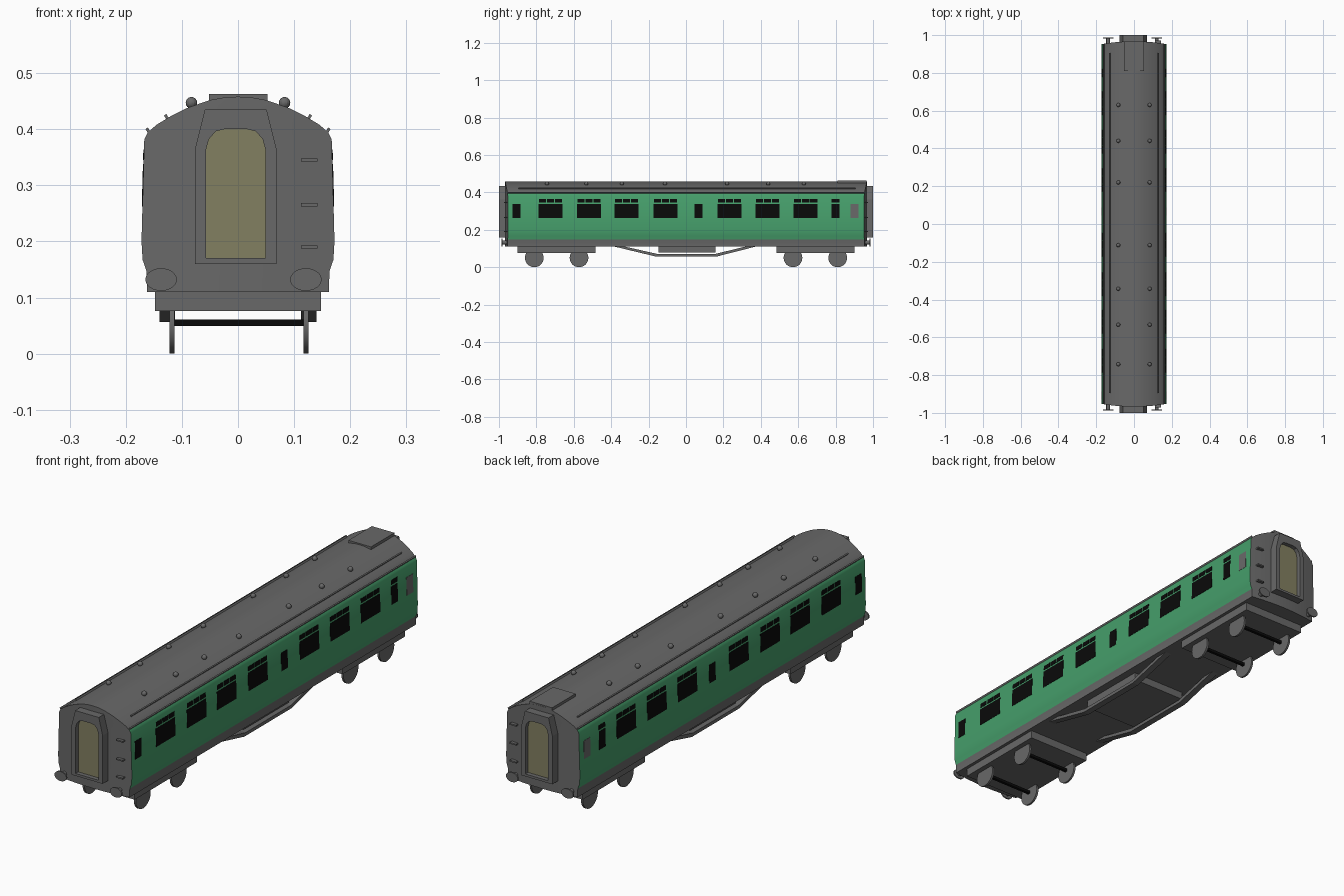
import bpy, bmesh, math
from mathutils import Matrix, Vector

if "Cube" in bpy.data.objects:
    bpy.data.objects.remove(bpy.data.objects["Cube"])


def material(name, rgb):
    m = bpy.data.materials.new(name)
    m.diffuse_color = (*rgb, 1)
    m.use_nodes = True
    m.node_tree.nodes["Principled BSDF"].inputs["Base Color"].default_value = m.diffuse_color
    return m


GREY = material("dark grey", (0.14, 0.14, 0.14))
GREEN = material("carriage green", (0.06, 0.34, 0.145))
BLACK = material("window black", (0.003, 0.003, 0.003))
TAN = material("door tan", (0.225, 0.215, 0.12))


def finish(bm, name, *mats, smooth=False):
    bmesh.ops.recalc_face_normals(bm, faces=bm.faces)
    me = bpy.data.meshes.new(name)
    bm.to_mesh(me)
    bm.free()
    ob = bpy.data.objects.new(name, me)
    bpy.context.collection.objects.link(ob)
    for m in mats:
        me.materials.append(m)
    if smooth:
        bpy.ops.object.select_all(action='DESELECT')
        ob.select_set(True)
        bpy.context.view_layer.objects.active = ob
        bpy.ops.object.shade_smooth_by_angle(angle=math.radians(25))
    return ob


def add_box(bm, x0, x1, y0, y1, z0, z1):
    mat = Matrix.Translation(((x0 + x1) / 2, (y0 + y1) / 2, (z0 + z1) / 2))
    mat = mat @ Matrix.Diagonal((x1 - x0, y1 - y0, z1 - z0, 1))
    bmesh.ops.create_cube(bm, size=1, matrix=mat)


def box(name, mat, *dims):
    bm = bmesh.new()
    add_box(bm, *dims)
    return finish(bm, name, mat)


def prism(name, mat, loops, axis, a, b):
    """Extrude outline loops (later loops are holes) along x or y from a to b."""
    bm = bmesh.new()
    for pts in loops:
        vs = [bm.verts.new((a, p, q) if axis == 'x' else (p, a, q)) for p, q in pts]
        for i, v in enumerate(vs):
            bm.edges.new((v, vs[i - 1]))
    bmesh.ops.triangle_fill(bm, use_beauty=True, edges=bm.edges[:])
    new = bmesh.ops.extrude_face_region(bm, geom=bm.faces[:])["geom"]
    d = Vector((b - a, 0, 0)) if axis == 'x' else Vector((0, b - a, 0))
    bmesh.ops.translate(bm, vec=d, verts=[g for g in new if isinstance(g, bmesh.types.BMVert)])
    return finish(bm, name, mat)


def add_cylinder(bm, axis, centre, r, depth, seg=24, squash=1.0):
    rot = Matrix.Rotation(math.pi / 2, 4, 'Y' if axis == 'x' else 'X')
    mat = Matrix.Translation(centre) @ Matrix.Diagonal((1, 1, squash, 1)) @ rot
    bmesh.ops.create_cone(bm, cap_ends=True, segments=seg, radius1=r, radius2=r,
                          depth=depth, matrix=mat)


# Body: half profile lofted along y, with bowed ends
PROFILE = [(0.162, 0.11), (0.163, 0.147), (0.170, 0.167), (0.172, 0.20), (0.167, 0.382),
           (0.161, 0.394), (0.145, 0.408), (0.12, 0.423), (0.09, 0.438),
           (0.05, 0.452), (0.025, 0.4565), (0, 0.458)]
COLS = 8
bm = bmesh.new()
grids = []
for s in (-1, 1):
    rows = []
    for w, z in PROFILE:
        ts = [2 * c / COLS - 1 for c in range(COLS + 1)]
        rows.append([bm.verts.new((t * w, s * (0.952 + 0.015 * (1 - (t * w / 0.172) ** 2)), z))
                     for t in ts])
    grids.append(rows)
    for r in range(len(rows) - 1):
        for c in range(COLS):
            bm.faces.new((rows[r][c], rows[r][c + 1], rows[r + 1][c + 1], rows[r + 1][c]))
f, k = grids
for r in range(len(PROFILE) - 1):
    for c in (0, COLS):
        side = bm.faces.new((f[r][c], f[r + 1][c], k[r + 1][c], k[r][c]))
        side.material_index = 1 if 0.146 < side.calc_center_median().z < 0.39 else 0
for c in range(COLS):
    bm.faces.new((f[0][c], f[0][c + 1], k[0][c + 1], k[0][c]))
bmesh.ops.remove_doubles(bm, verts=bm.verts, dist=1e-5)
bmesh.ops.dissolve_degenerate(bm, dist=1e-6, edges=bm.edges)
finish(bm, "carriage_body", GREY, GREEN, smooth=True)


# Windows: thin plates following the sloping wall, on both sides
def add_pane(bm, y0, y1, z0, z1):
    def wall(z):
        return 0.172 - 0.005 * (z - 0.20) / 0.182
    for s in (-1, 1):
        vs = [bm.verts.new((s * (wall(z) + o), y, z)) for o in (-0.002, 0.0012)
              for y, z in ((y0, z0), (y1, z0), (y1, z1), (y0, z1))]
        for q in ((0, 1, 2, 3), (4, 5, 6, 7), (0, 1, 5, 4), (1, 2, 6, 5), (2, 3, 7, 6), (3, 0, 4, 7)):
            bm.faces.new([vs[i] for i in q])


bm = bmesh.new()
for y in (-0.725, -0.518, -0.318, -0.110, 0.233, 0.436, 0.640):
    add_pane(bm, y - 0.064, y + 0.064, 0.262, 0.338)
    for d in (-0.043, 0, 0.043):
        add_pane(bm, y + d - 0.019, y + d + 0.019, 0.345, 0.364)
for y in (-0.907, 0.067, 0.800):
    add_pane(bm, y - 0.021, y + 0.021, 0.262, 0.338)
add_pane(bm, 0.779, 0.821, 0.345, 0.364)
finish(bm, "side_windows", BLACK)
bm = bmesh.new()
add_pane(bm, 0.88, 0.923, 0.262, 0.338)
finish(bm, "blanked_window", GREY)

# Roof fittings: rain strips, vents and hatch
bm = bmesh.new()
for s in (-1, 1):
    for x, z, h in ((0.127, 0.421, 0.90), (0.160, 0.397, 0.952)):
        mat = Matrix.Translation((s * x, 0.005 if h < 0.95 else 0, z))
        mat = mat @ Matrix.Rotation(s * 0.55, 4, 'Y') @ Matrix.Diagonal((0.005, 2 * h, 0.011, 1))
        bmesh.ops.create_cube(bm, size=1, matrix=mat)
finish(bm, "rain_strips", GREY)
bm = bmesh.new()
for y in (-0.743, -0.533, -0.343, -0.112, 0.22, 0.44, 0.63):
    for x in (-0.083, 0.083):
        bmesh.ops.create_uvsphere(bm, u_segments=14, v_segments=8, radius=0.0105,
                                  matrix=Matrix.Translation((x, y, 0.447)))
finish(bm, "roof_vents", GREY, smooth=True)
box("roof_hatch", GREY, -0.052, 0.053, 0.81, 0.966, 0.44, 0.463)

# Ends: gangway frame, door, buffers and steps
CX = -0.004


def mirrored(half):
    return [(CX + x, z) for x, z in half] + [(CX - x, z) for x, z in reversed(half)]


frame = mirrored([(0.073, 0.16), (0.073, 0.363), (0.055, 0.435)])
opening = mirrored([(0.053, 0.17), (0.053, 0.363), (0.048, 0.382), (0.036, 0.396), (0.02, 0.40)])
for s, end in ((-1, "front"), (1, "rear")):
    prism(end + "_gangway", GREY, [frame, opening], 'y', s * 0.94, s * 1.0)
    prism(end + "_door", TAN, [opening], 'y', s * 0.94, s * 0.982)
    bm = bmesh.new()
    for x in (-0.137, 0.121):
        add_cylinder(bm, 'y', (x, s * 0.984, 0.132), 0.028, 0.006, squash=0.72)
        add_cylinder(bm, 'y', (x, s * 0.96, 0.132), 0.010, 0.045, 16)
    finish(bm, end + "_buffers", GREY, smooth=True)
    bm = bmesh.new()
    for z in (0.19, 0.265, 0.345):
        add_box(bm, 0.112, 0.142, *sorted((s * 0.95, s * 0.972)), z - 0.003, z + 0.003)
    finish(bm, end + "_steps", GREY)

# Bogies: frame slab, wheels and axles
for s, end in ((-1, "front"), (1, "rear")):
    box(end + "_bogie_frame", GREY, -0.148, 0.148, *sorted((s * 0.484, s * 0.90)), 0.076, 0.1101)
    wheels, axles = bmesh.new(), bmesh.new()
    for y in (s * 0.572, s * 0.811):
        for x in (-0.1175, 0.1215):
            add_cylinder(wheels, 'x', (x, y, 0.05), 0.05, 0.009, 32)
        add_box(axles, -0.115, 0.118, y - 0.006, y + 0.006, 0.049, 0.061)
    finish(wheels, end + "_wheels", GREY, smooth=True)
    finish(axles, end + "_axles", BLACK)

# Underframe: truss bars and equipment box
truss = [(-0.39, 0.112), (-0.157, 0.056), (0.16, 0.056), (0.38, 0.112),
         (0.325, 0.112), (0.152, 0.070), (-0.149, 0.070), (-0.335, 0.112)]
for s, side in ((-1, "left"), (1, "right")):
    prism(side + "_truss", GREY, [truss], 'x', s * 0.112, s * 0.14)
box("equipment_box", GREY, -0.128, 0.128, -0.147, 0.158, 0.078, 0.112)
